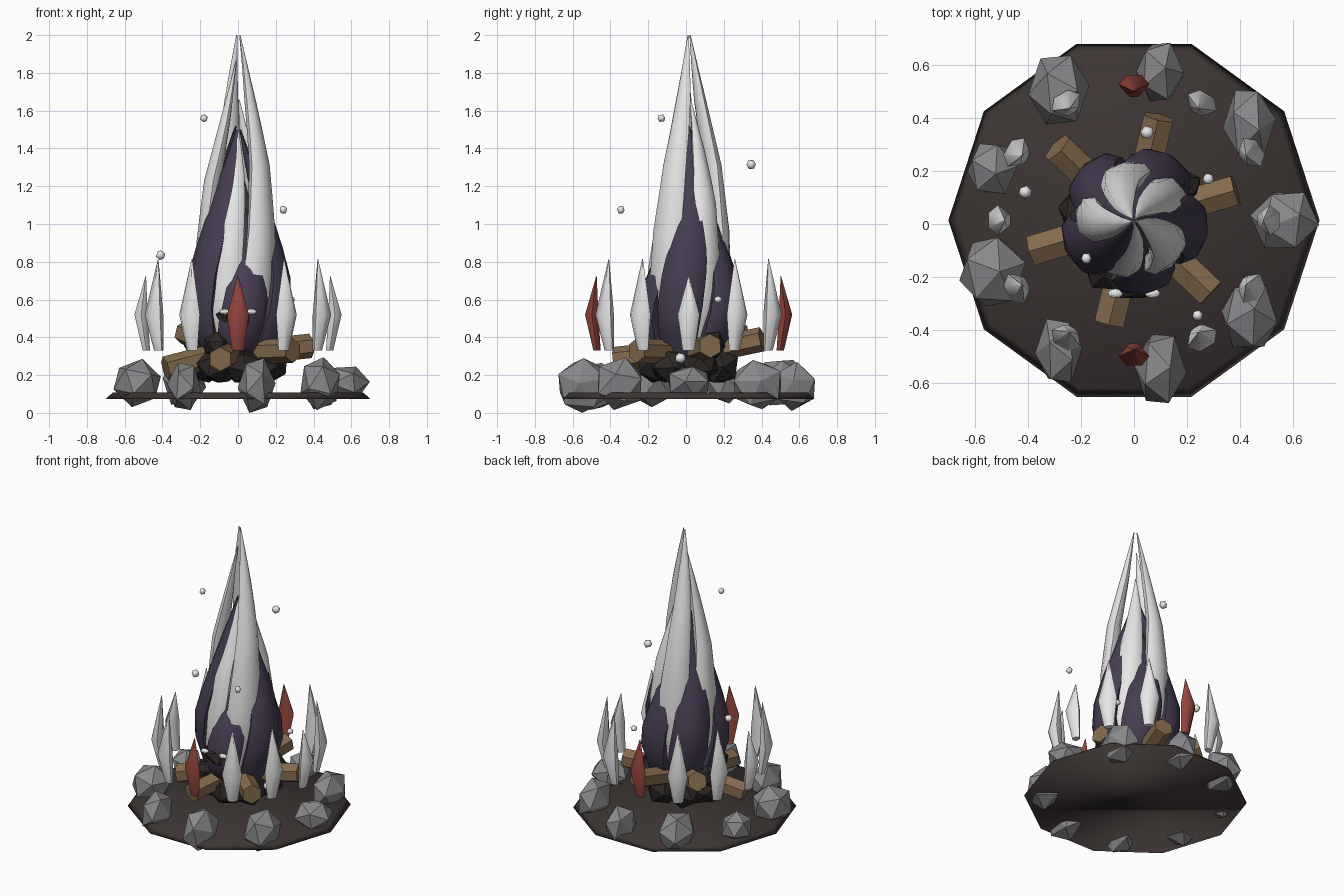
import bpy, bmesh, math, random
from mathutils import Vector, Euler, Matrix

if "Cube" in bpy.data.objects:
    bpy.data.objects.remove(bpy.data.objects["Cube"])

random.seed(4)
CY = 0.014  # small offset of the ring centre


def mat(name, r, g, b):
    m = bpy.data.materials.new(name)
    m.diffuse_color = (r, g, b, 1)
    m.use_nodes = True
    m.node_tree.nodes["Principled BSDF"].inputs["Base Color"].default_value = m.diffuse_color
    return m


PALE = mat("pale flame", 0.80, 0.80, 0.80)
PURPLE = mat("dark purple", 0.062, 0.047, 0.085)
RED = mat("dull red", 0.30, 0.06, 0.045)
STONE = mat("stone grey", 0.25, 0.25, 0.26)
WOOD = mat("log brown", 0.23, 0.145, 0.075)
COAL = mat("charcoal", 0.025, 0.021, 0.019)
SOIL = mat("dark soil", 0.045, 0.035, 0.033)


def finish(bm, name, material, smooth=0):
    bmesh.ops.recalc_face_normals(bm, faces=bm.faces)
    me = bpy.data.meshes.new(name)
    bm.to_mesh(me)
    bm.free()
    me.materials.append(material)
    ob = bpy.data.objects.new(name, me)
    bpy.context.collection.objects.link(ob)
    if smooth:
        bpy.context.view_layer.objects.active = ob
        ob.select_set(True)
        bpy.ops.object.shade_smooth_by_angle(angle=math.radians(smooth))
        ob.select_set(False)
    return ob


def loft(name, rings, material, smooth=0):
    """Skin a list of equal-sized point rings and cap both ends."""
    bm = bmesh.new()
    vs = [[bm.verts.new(p) for p in ring] for ring in rings]
    n = len(vs[0])
    for a, b in zip(vs, vs[1:]):
        for i in range(n):
            j = (i + 1) % n
            bm.faces.new((a[i], a[j], b[j], b[i]))
    bm.faces.new(vs[0][::-1])
    bm.faces.new(vs[-1])
    return finish(bm, name, material, smooth)


def rock(name, centre, half, material, subdiv=1, turn=True, smooth=0):
    """Randomly turned icosphere fitted to given half extents."""
    bm = bmesh.new()
    bmesh.ops.create_icosphere(bm, subdivisions=subdiv, radius=1)
    if turn:
        rot = Euler([random.uniform(0, 6.28) for _ in range(3)]).to_matrix()
        bmesh.ops.rotate(bm, verts=bm.verts, cent=(0, 0, 0), matrix=rot)
    for k in range(3):
        m = max(abs(v.co[k]) for v in bm.verts)
        for v in bm.verts:
            v.co[k] = v.co[k] / m * half[k] + centre[k]
    return finish(bm, name, material, smooth)


def lerp(table, t):
    for (a, *p), (b, *q) in zip(table, table[1:]):
        if t <= b:
            f = (t - a) / (b - a)
            return [x + (y - x) * f for x, y in zip(p, q)]
    return table[-1][1:]


def blade(name, ang, z0, z1, table, twist, material, steps=8, sides=8):
    """Flame tongue: table rows are height share, radius, half width, half depth."""
    rings = []
    for s in range(steps + 1):
        t = s / steps
        r, w, d = lerp(table, t)
        a = math.radians(ang + twist * t)
        out = Vector((math.cos(a), math.sin(a), 0))
        side = Vector((-out.y, out.x, 0))
        c = out * r + Vector((0, CY, z0 + (z1 - z0) * t))
        rings.append([c + side * w * math.cos(u) + out * d * math.sin(u)
                      for u in (2 * math.pi * i / sides for i in range(sides))])
    return loft(name, rings, material, 50)


def polygon(radius, n, z):
    return [(radius * math.cos(2 * math.pi * i / n),
             CY + radius * math.sin(2 * math.pi * i / n), z) for i in range(n)]


# ten-sided ground disc
loft("ground_disc", [polygon(0.70, 10, 0.073), polygon(0.665, 10, 0.107)], SOIL, 180)

# ring of nine stones: half extents and height
sizes = [(.13, .105, .085, .16), (.10, .125, .13, .15), (.09, .11, .13, .14),
         (.115, .13, .12, .16), (.095, .095, .10, .15), (.125, .13, .128, .158),
         (.09, .12, .125, .14), (.10, .13, .145, .145), (.105, .115, .14, .155)]
for i, (hx, hy, hz, z) in enumerate(sizes):
    a = math.radians(40 * i)
    rock(f"ring_stone_{i}", (0.568 * math.cos(a), CY + 0.568 * math.sin(a), z),
         (hx, hy, hz), STONE)

# six hexagonal logs, tilted a little more with each step round
for i, z_end in enumerate((.355, .39, .43, .235, .285, .33)):
    a = math.radians(16.5 + 60 * i)
    p0 = Vector((0.06 * math.cos(a), CY + 0.06 * math.sin(a), 0.32))
    p1 = Vector((0.40 * math.cos(a), CY + 0.40 * math.sin(a), z_end))
    bm = bmesh.new()
    bmesh.ops.create_cone(bm, cap_ends=True, segments=6, radius1=0.065, radius2=0.065,
                          depth=(p1 - p0).length)
    q = (p1 - p0).to_track_quat('Z', 'Y').to_matrix().to_4x4()
    bm.transform(Matrix.Translation((p0 + p1) / 2) @ q)
    finish(bm, f"log_{i}", WOOD)

# charcoal lumps under the fire
for i in range(7):
    a = math.radians(20 + 360 / 7 * i)
    rock(f"coal_{i}", (0.17 * math.cos(a), CY + 0.17 * math.sin(a), 0.25),
         (.10, .10, .09), COAL)
for i, a in enumerate((170, 240, 35)):
    a = math.radians(a)
    rock(f"upper_coal_{i}", (0.22 * math.cos(a), CY + 0.22 * math.sin(a), 0.36),
         (.07, .07, .07), COAL)

# five pale tongues alternating with five purple tongues, all twisted
pale_rows = [(0, .09, .06, .03), (.2, .165, .11, .06), (.4, .165, .095, .055),
             (.6, .135, .072, .045), (.8, .07, .042, .028), (1, .010, .003, .003)]
for i, h in enumerate((1.66, 2.0, 1.86, 1.5, 2.0)):
    blade(f"pale_tongue_{i}", 12 + 72 * i, 0.28, h, pale_rows, 45, PALE, 10)

purple_rows = [(0, .10, .06, .04), (.16, .19, .12, .075), (.32, .22, .125, .078),
               (.55, .165, .10, .055), (.8, .08, .055, .03), (1, .012, .004, .004)]
for i, h in enumerate((1.5, 1.35, 1.52, 1.5, 1.15)):
    blade(f"purple_tongue_{i}", -24 + 72 * i, 0.25, h, purple_rows, 45, PURPLE)

# dark lump with two pale eyes at the front
rock("dark_face", (0, -0.18, 0.505), (.12, .10, .08), COAL)
for s in (-1, 1):
    rock("eye_left" if s < 0 else "eye_right", (0.07 * s, -0.262, 0.535),
         (.028, .018, .016), PALE, 2, False)

# twelve bent crystals, the front and back ones red
for i in range(12):
    a = math.radians(30 * i)
    out = Vector((math.cos(a), math.sin(a), 0))
    side = Vector((-out.y, out.x, 0))
    top, w = (0.725, 0.058) if i % 3 == 0 else (0.815, 0.063)
    rings = []
    for z, r, rad in ((.33, .485, .032), (.52, .513, w), (top, .488, .002)):
        c = out * r + Vector((0, CY, z))
        rings.append([c + side * rad * math.cos(u) + out * rad * 0.7 * math.sin(u)
                      for u in (math.pi / 3 * k for k in range(6))])
    loft(f"crystal_{i}", rings, RED if i in (3, 9) else PALE, 65)

# floating sparks
for i, (x, y, z, r) in enumerate(((-.18, -.13, 1.56, .02), (.05, .345, 1.315, .025),
                                  (.24, -.345, 1.075, .02), (-.41, .12, .835, .025),
                                  (.28, .17, .60, .02), (.25, -.03, .29, .028))):
    rock(f"spark_{i}", (x, y, z), (r, r, r), PALE, 1, True, 60)
